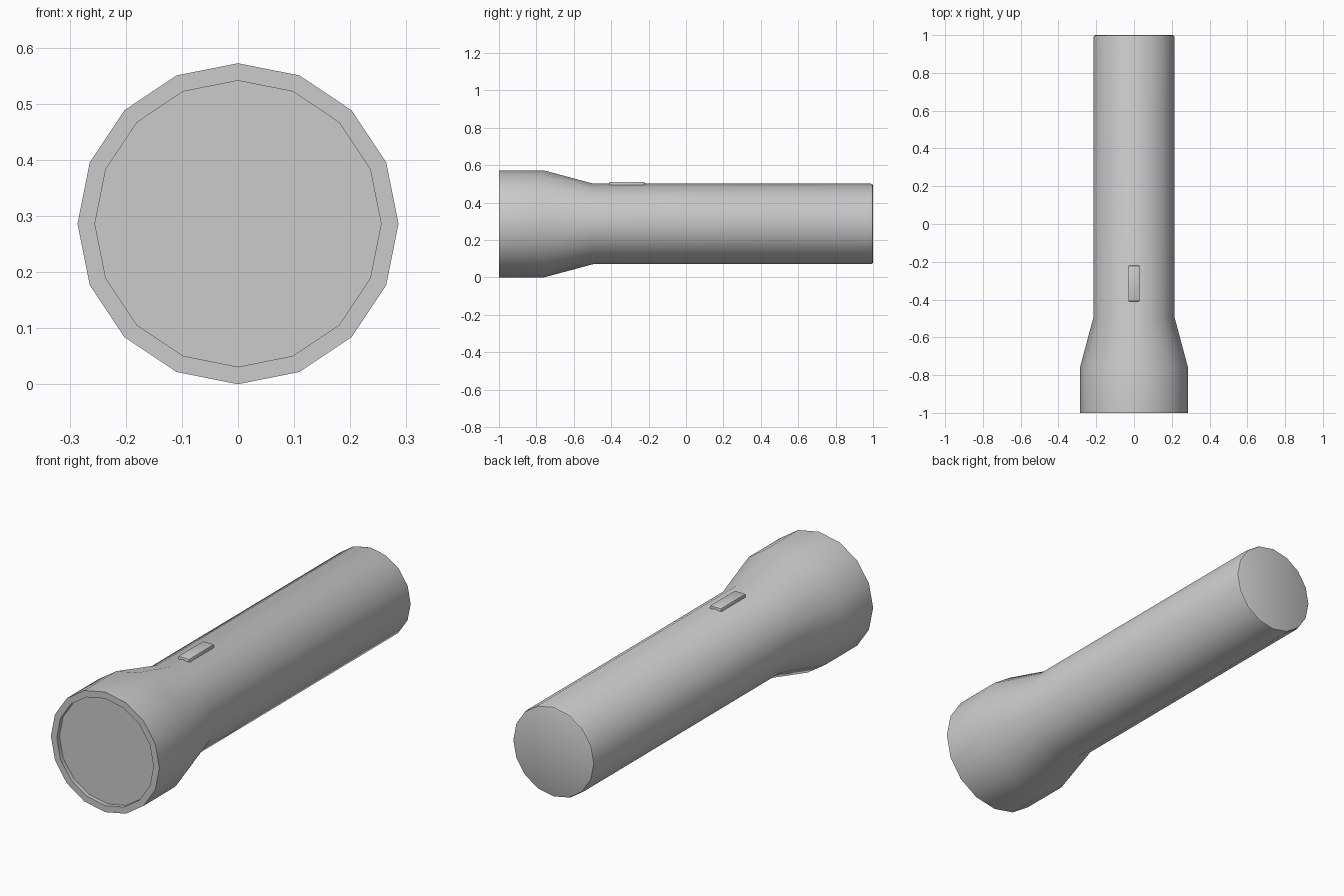
import bpy, bmesh, math

if "Cube" in bpy.data.objects:
    bpy.data.objects.remove(bpy.data.objects["Cube"])

SIDES = 16
AXIS_Z = 0.286


def lathe_y(name, profile):
    """Revolve (y, radius) points around the flashlight axis and cap both ends."""
    bm = bmesh.new()
    rings = []
    for y, r in profile:
        rings.append([bm.verts.new((r * math.cos(math.tau * k / SIDES), y,
                                    AXIS_Z + r * math.sin(math.tau * k / SIDES)))
                      for k in range(SIDES)])
    for a, b in zip(rings, rings[1:]):
        for k in range(SIDES):
            n = (k + 1) % SIDES
            bm.faces.new((a[k], a[n], b[n], b[k]))
    bm.faces.new(rings[0])
    bm.faces.new(rings[-1])
    bmesh.ops.recalc_face_normals(bm, faces=bm.faces)
    return add_object(name, bm)


def add_object(name, bm):
    mesh = bpy.data.meshes.new(name)
    bm.to_mesh(mesh)
    bm.free()
    ob = bpy.data.objects.new(name, mesh)
    bpy.context.collection.objects.link(ob)
    bpy.context.view_layer.objects.active = ob
    ob.select_set(True)
    bpy.ops.object.shade_smooth_by_angle(angle=math.radians(30))
    ob.select_set(False)
    return ob


# Casing: recessed lens, rim, flared head, handle and chamfered tail
lathe_y("flashlight_body", [
    (-0.98, 0.255), (-1.0, 0.255), (-1.0, 0.286), (-0.76, 0.286),
    (-0.495, 0.215), (0.988, 0.215), (0.997, 0.212), (1.0, 0.205)])

# Slide switch on top of the handle
bm = bmesh.new()
bmesh.ops.create_cube(bm, size=1)
bmesh.ops.scale(bm, vec=(0.06, 0.19, 0.032), verts=bm.verts)
bmesh.ops.translate(bm, vec=(0, -0.315, 0.495), verts=bm.verts)
bmesh.ops.bevel(bm, geom=bm.edges[:], offset=0.007, segments=2,
                profile=0.5, affect='EDGES')
add_object("switch", bm)
